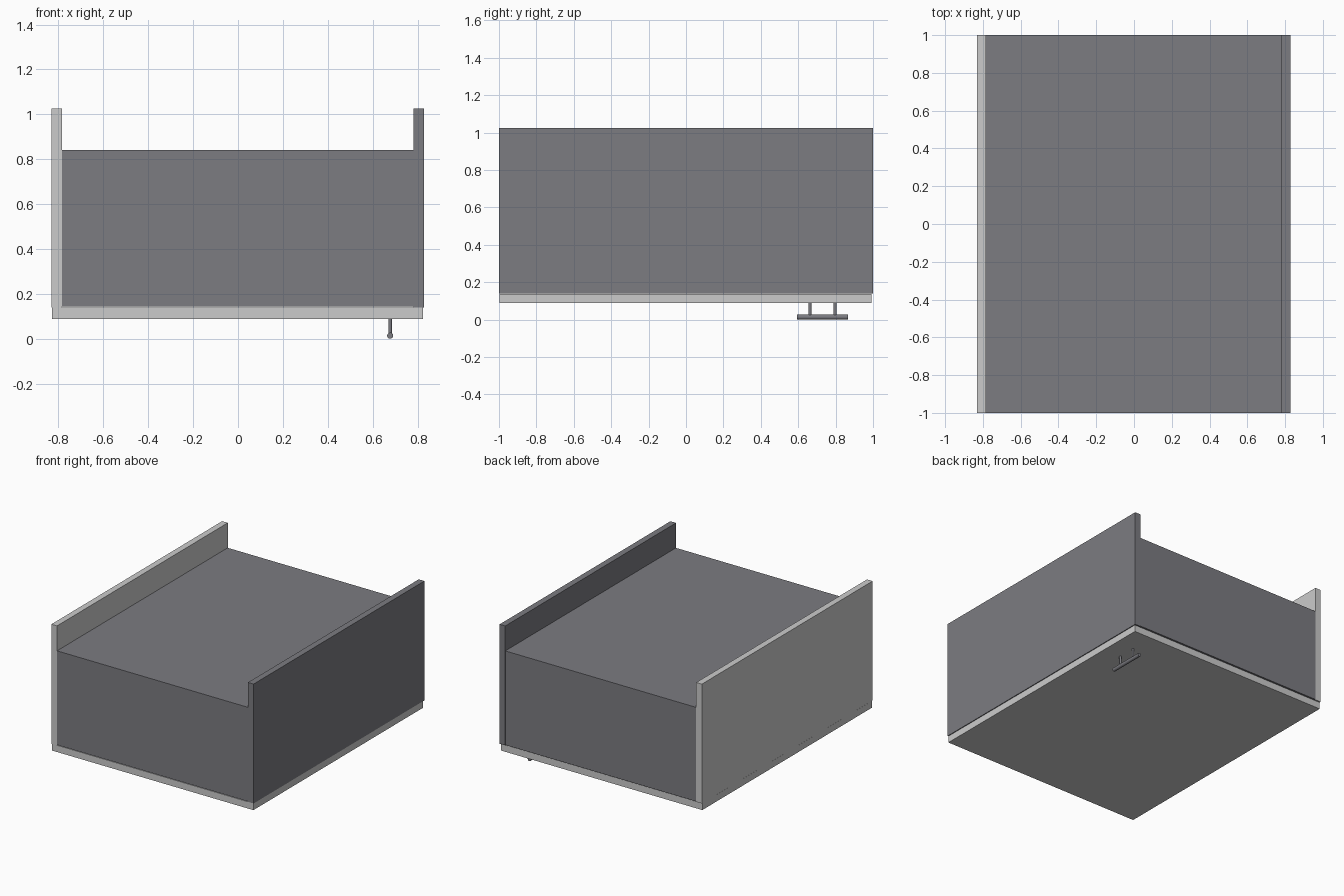
import bpy, bmesh, math

if "Cube" in bpy.data.objects:
    bpy.data.objects.remove(bpy.data.objects["Cube"])

dark = bpy.data.materials.new("dark_grey")
dark.diffuse_color = (0.2, 0.2, 0.22, 1)
dark.use_nodes = True
dark.node_tree.nodes["Principled BSDF"].inputs["Base Color"].default_value = dark.diffuse_color


def box(name, lo, hi, mat=None, open_bottom=False):
    """Axis-aligned board from its two corners."""
    bm = bmesh.new()
    bmesh.ops.create_cube(bm, size=1)
    for v in bm.verts:
        v.co = [(a + b) / 2 + c * (b - a) for a, b, c in zip(lo, hi, v.co)]
    if open_bottom:
        bm.normal_update()
        bmesh.ops.delete(bm, geom=[f for f in bm.faces if f.normal.z < -0.5],
                         context='FACES')
    me = bpy.data.meshes.new(name)
    bm.to_mesh(me)
    bm.free()
    ob = bpy.data.objects.new(name, me)
    bpy.context.collection.objects.link(ob)
    if mat:
        me.materials.append(mat)
    return ob


def rod(name, radius, length, loc, rot=(0, 0, 0)):
    bpy.ops.mesh.primitive_cylinder_add(vertices=24, radius=radius, depth=length,
                                        location=loc, rotation=rot)
    ob = bpy.context.object
    ob.name = name
    ob.data.materials.append(dark)
    bpy.ops.object.shade_smooth_by_angle()
    return ob


# Hollow carcass, open towards the door
carcass = box("carcass", (-0.8, -0.9995, 0.143), (0.8, 0.9995, 0.84), dark, True)
shell = carcass.modifiers.new("thickness", 'SOLIDIFY')
shell.thickness = 0.045
shell.offset = -1
shell.use_even_offset = True

# Side panels standing past the back of the carcass
box("left_side_panel", (-0.83, -1, 0.14), (-0.784, 1, 1.025))
box("right_side_panel", (0.782, -1, 0.14), (0.828, 1, 1.025), dark)

# Door across the open face, slightly smaller than the carcass
box("door", (-0.828, -0.996, 0.088), (0.824, 0.992, 0.138))

# Bar handle on two posts
HX, HY, R = 0.678, 0.73, 0.0135
rod("handle_bar", R, 0.272, (HX, HY, R), (math.pi / 2, 0, 0))
for i, side in enumerate((-1, 1)):
    rod(f"handle_post_{i + 1}", 0.008, 0.077, (HX, HY + side * 0.067, R + 0.0385))
